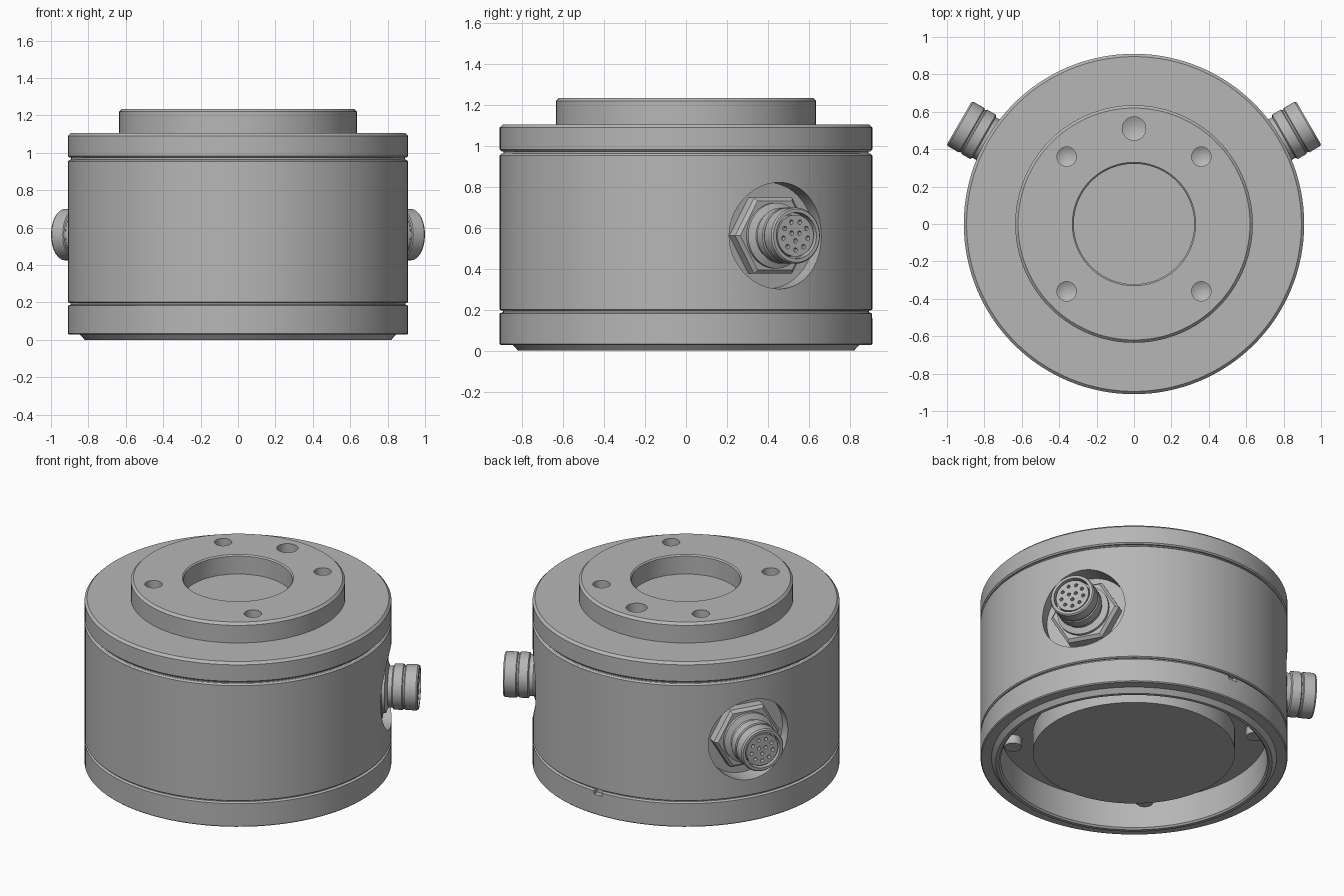
import bpy
import bmesh
from math import sin, cos, pi, radians
from mathutils import Matrix

default = bpy.data.objects.get("Cube")
if default:
    bpy.data.objects.remove(default, do_unlink=True)

metal = bpy.data.materials.new("machined grey")
metal.use_nodes = True
GREY = (0.47, 0.47, 0.47, 1)
metal.diffuse_color = GREY
metal.node_tree.nodes["Principled BSDF"].inputs["Base Color"].default_value = GREY


def revolve(bm, profile, matrix=None, sides=128, phase=0.0, closed=False):
    """Turn (radius, height) points round the local z axis."""
    matrix = matrix or Matrix()
    rings = []
    for r, z in profile:
        if r == 0:
            rings.append([bm.verts.new(matrix @ Matrix.Translation((0, 0, z)).translation)] * sides)
            continue
        ring = []
        for i in range(sides):
            a = phase + 2 * pi * i / sides
            point = Matrix.Translation((r * cos(a), r * sin(a), z)).translation
            ring.append(bm.verts.new(matrix @ point))
        rings.append(ring)
    pairs = list(zip(rings, rings[1:]))
    if closed:
        pairs.append((rings[-1], rings[0]))
    for low, high in pairs:
        for i in range(sides):
            j = (i + 1) % sides
            loop = dict.fromkeys((low[i], low[j], high[j], high[i]))
            bm.faces.new(list(loop))


def rod(bm, radius, start, end, matrix=None, sides=32):
    revolve(bm, [(0, start), (radius, start), (radius, end), (0, end)], matrix, sides)


def finish(name, bm):
    bmesh.ops.recalc_face_normals(bm, faces=bm.faces)
    mesh = bpy.data.meshes.new(name)
    bm.to_mesh(mesh)
    bm.free()
    mesh.materials.append(metal)
    obj = bpy.data.objects.new(name, mesh)
    bpy.context.collection.objects.link(obj)
    return obj


def select(obj):
    bpy.ops.object.select_all(action="DESELECT")
    obj.select_set(True)
    bpy.context.view_layer.objects.active = obj


def smooth(obj):
    select(obj)
    bpy.ops.object.shade_smooth_by_angle(angle=radians(25))


def lathe(name, profile, **options):
    bm = bmesh.new()
    revolve(bm, profile, **options)
    return finish(name, bm)


def cut(obj, cutter_bm):
    cutter = finish("cutter", cutter_bm)
    cutter.hide_render = True
    mod = obj.modifiers.new("cut", "BOOLEAN")
    mod.operation = "DIFFERENCE"
    mod.solver = "EXACT"
    mod.object = cutter
    select(obj)
    bpy.ops.object.modifier_apply(modifier=mod.name)
    bpy.data.objects.remove(cutter, do_unlink=True)


R = 0.91
PORT_Z = 0.562


def port_frame(angle):
    """Local z points outward from the housing."""
    return (Matrix.Translation((0, 0, PORT_Z)) @ Matrix.Rotation(angle, 4, "Z")
            @ Matrix.Rotation(pi / 2, 4, "Y"))


ports = {"left": port_frame(radians(30)), "right": port_frame(radians(150))}

# Top flange with raised mounting face and centre bore
flange = lathe("top_flange", [
    (0, 1.11), (0.322, 1.11), (0.322, 1.227), (0.33, 1.235), (0.62, 1.235),
    (0.635, 1.22), (0.635, 1.105), (0.895, 1.105), (R, 1.09), (R, 0.982),
    (0.902, 0.974), (0.892, 0.974), (0.892, 0.964), (0, 0.964)])

# Drilled mounting holes and one larger locating hole
holes = bmesh.new()
spots = [(x, y, 0.052) for x in (-0.36, 0.36) for y in (-0.36, 0.36)] + [(0, 0.51, 0.063)]
for x, y, r in spots:
    revolve(holes, [(0, 1.08), (r, 1.11), (r, 1.3), (0, 1.3)],
            Matrix.Translation((x, y, 0)), sides=32)
cut(flange, holes)
smooth(flange)

# Main body with round pockets for the connectors
body = lathe("main_body", [
    (0, 0.964), (0.892, 0.964), (0.902, 0.962), (R, 0.954),
    (R, 0.202), (0.902, 0.196), (0, 0.196)])
pockets = bmesh.new()
for frame in ports.values():
    rod(pockets, 0.26, 0.795, 1.2, frame, sides=64)
cut(body, pockets)
smooth(body)

# Hollow base ring with stepped lower lip
base = lathe("base_ring", [
    (0.79, 0.196), (0.895, 0.196), (0.895, 0.188), (R, 0.182), (R, 0.034),
    (0.904, 0.028), (0.845, 0.028), (0.82, 0.0), (0.80, 0.0), (0.79, 0.01)], closed=True)

# Small alignment notch at the back of the base
notch = bmesh.new()
bmesh.ops.create_cube(notch, size=1, matrix=Matrix.Translation((0, R, 0.185))
                      @ Matrix.Diagonal((0.06, 0.07, 0.05, 1)))
cut(base, notch)
smooth(base)

# Underside plug and four cap screws in the channel round it
smooth(lathe("bottom_plug", [(0, 0.2), (0.6, 0.2), (0.6, 0.065), (0, 0.065)]))
for i in range(4):
    angle = radians(45 + 90 * i)
    bm = bmesh.new()
    rod(bm, 0.052, 0.14, 0.2, Matrix.Translation((0.72 * cos(angle), 0.72 * sin(angle), 0)))
    smooth(finish("base_screw_%d" % (i + 1), bm))

for side, frame in ports.items():
    # Hexagonal nut with chamfered front
    lathe(side + "_connector_nut", [
        (0, 0.79), (0.214, 0.79), (0.214, 0.85), (0.195, 0.868), (0, 0.868)],
        matrix=frame, sides=6, phase=pi / 6)

    # Connector sleeve with collar, neck and open end
    smooth(lathe(side + "_connector_sleeve", [
        (0, 0.86), (0.16, 0.86), (0.16, 0.885), (0.125, 0.9), (0.125, 0.925),
        (0.137, 0.932), (0.137, 0.985), (0.131, 0.99), (0.131, 0.998),
        (0.137, 1.003), (0.137, 1.07), (0.13, 1.079), (0.113, 1.079),
        (0.113, 1.03), (0, 1.03)], matrix=frame, sides=64))

    # Contact insert with two rings of sockets
    bm = bmesh.new()
    rod(bm, 0.102, 1.02, 1.07, frame, sides=48)
    insert = finish(side + "_connector_insert", bm)
    sockets = bmesh.new()
    for count, radius in ((3, 0.025), (9, 0.07)):
        for i in range(count):
            a = 2 * pi * i / count
            spot = Matrix.Translation((radius * cos(a), radius * sin(a), 0))
            rod(sockets, 0.011, 1.045, 1.1, frame @ spot, sides=12)
    cut(insert, sockets)
    smooth(insert)
